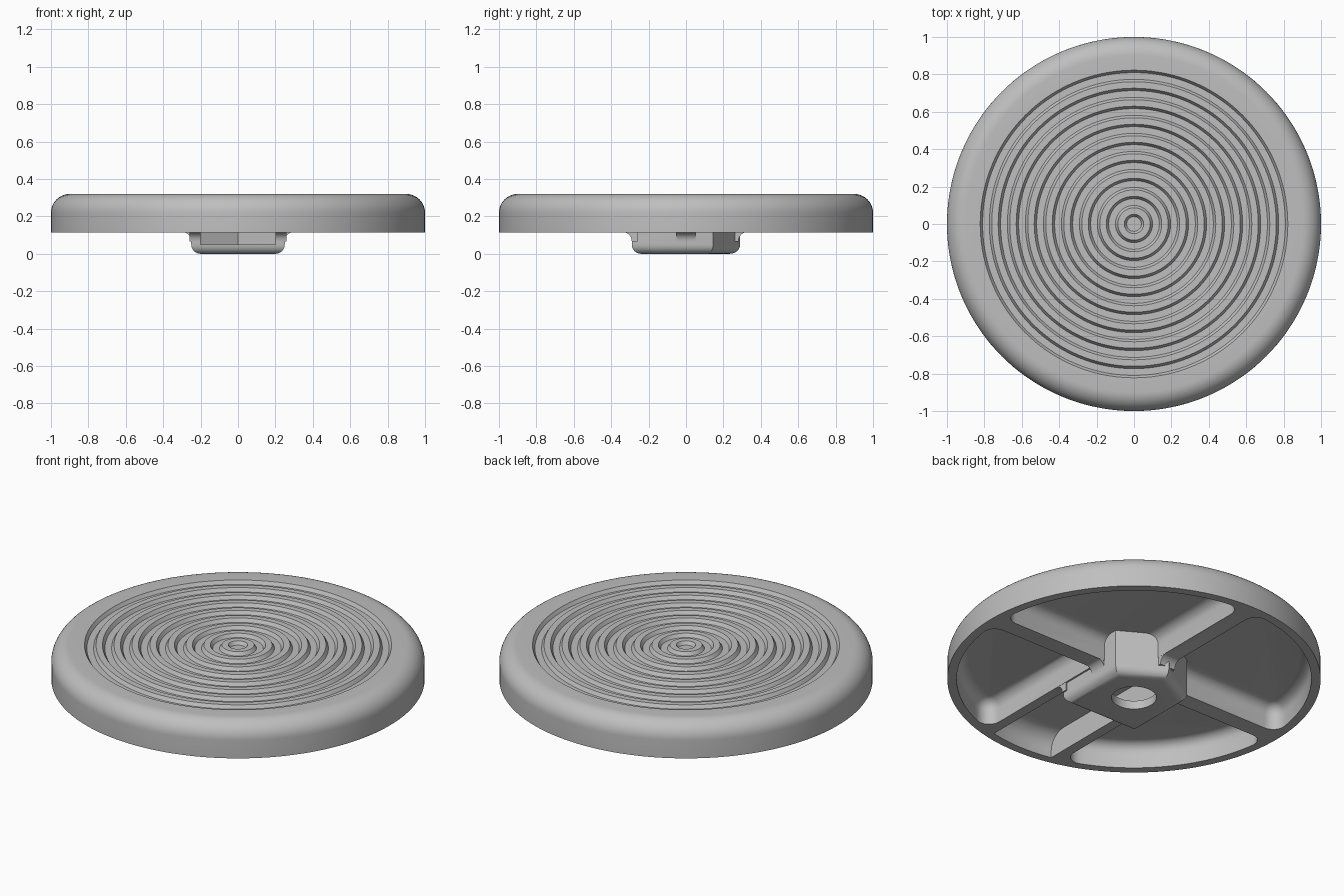
import bpy, bmesh, math
from mathutils import Matrix

cube = bpy.data.objects.get("Cube")
if cube:
    bpy.data.objects.remove(cube)

grey = bpy.data.materials.new("plain_grey")
grey.use_nodes = True
colour = (0.52, 0.52, 0.52, 1)
grey.diffuse_color = colour
grey.node_tree.nodes["Principled BSDF"].inputs["Base Color"].default_value = colour

BASE, TOP, CEILING, WALL = 0.115, 0.32, 0.26, 0.95


def make_object(name, bm):
    bmesh.ops.recalc_face_normals(bm, faces=bm.faces)
    mesh = bpy.data.meshes.new(name)
    bm.to_mesh(mesh)
    bm.free()
    mesh.materials.append(grey)
    obj = bpy.data.objects.new(name, mesh)
    bpy.context.collection.objects.link(obj)
    return obj


def loft(layers):
    """Closed solid through matching outlines, given as (points, z)."""
    bm = bmesh.new()
    loops = [[bm.verts.new((x, y, z)) for x, y in points] for points, z in layers]
    for low, high in zip(loops, loops[1:]):
        for i in range(len(low)):
            bm.faces.new((low[i - 1], low[i], high[i], high[i - 1]))
    bm.faces.new(loops[0])
    bm.faces.new(loops[-1])
    bmesh.ops.recalc_face_normals(bm, faces=bm.faces)
    return bm


def domed_layers(outline, z0, z1, radius, steps=6):
    """Layers whose upper edge curves inwards; outline takes the inset."""
    layers = [(outline(0), z0)]
    for i in range(steps + 1):
        t = math.pi / 2 * i / steps
        layers.append((outline(radius * (1 - math.cos(t))),
                       z1 - radius + radius * math.sin(t)))
    return layers


def combine(target, tool, operation):
    mod = target.modifiers.new("combine", 'BOOLEAN')
    mod.operation, mod.solver, mod.object = operation, 'EXACT', tool
    bpy.context.view_layer.objects.active = target
    bpy.ops.object.modifier_apply(modifier=mod.name)
    bpy.data.objects.remove(tool)


def arc(a0, a1, n, radius=WALL, cx=0, cy=0):
    return [(cx + radius * math.cos(a0 + (a1 - a0) * i / n),
             cy + radius * math.sin(a0 + (a1 - a0) * i / n)) for i in range(n + 1)]


# Disc: a lathed profile with a rounded rim and concentric grooves
profile = [(0, BASE), (1, BASE)]
profile += arc(0, math.pi / 2, 10, 0.1, 0.9, 0.22)
floor, slope = TOP - 0.02, 0.013
for k in reversed(range(9)):
    outer = 0.052 + 0.0963 * k
    inner = outer - 0.062
    profile += [(outer, TOP), (outer - slope, floor)]
    if k:
        profile += [(inner + slope, floor), (inner, TOP)]
profile.append((0, floor))

bm = bmesh.new()
verts = [bm.verts.new((x, 0, z)) for x, z in profile]
edges = [bm.edges.new(pair) for pair in zip(verts, verts[1:])]
bmesh.ops.spin(bm, geom=verts + edges, cent=(0, 0, 0), axis=(0, 0, 1),
               angle=math.tau, steps=144)
bmesh.ops.remove_doubles(bm, verts=bm.verts, dist=1e-5)
disc = make_object("grooved_disc", bm)


# Four pockets underneath, leaving the rim and ribs
def pocket_outline(x0, y0, inset):
    r, x0, y0, wall = 0.07 - inset, x0 + inset, y0 + inset, WALL - inset
    ax, ay = x0 + r, y0 + r
    bx = math.sqrt((wall - r) ** 2 - ay ** 2)
    by = math.sqrt((wall - r) ** 2 - ax ** 2)
    a, b = math.atan2(ay, bx), math.atan2(by, ax)
    return (arc(-math.pi / 2, a, 6, r, bx, ay) + arc(a, b, 30, wall)[1:-1]
            + arc(b, math.pi, 6, r, ax, by) + [(x0, y0)])


for sx in (1, -1):
    for sy, x0 in ((1, 0.05), (-1, 0.26)):
        bm = loft(domed_layers(lambda d: [(sx * x, sy * y) for x, y in
                                          pocket_outline(x0, 0.05, d)], 0, CEILING, 0.06))
        combine(disc, make_object("pocket_cutter", bm), 'DIFFERENCE')

# Hub with a pointed back and rounded lower edge
outline = [(-0.25, -0.29), (0.25, -0.29), (0.25, 0.145), (0, 0.29), (-0.25, 0.145)]
hub = loft([(outline, 0), (outline, 0.275)])
lower = [e for e in hub.edges if all(v.co.z < 0.01 for v in e.verts)]
bmesh.ops.bevel(hub, geom=lower, offset=0.05, segments=6, profile=0.5, affect='EDGES')
combine(disc, make_object("hub", hub), 'UNION')


# Curved fillets where the ribs meet the hub
def fillet(angle, reach, side, width):
    curve = arc(math.pi, math.pi / 2, 6, 0.05, reach + 0.05, 0.067)
    shape = [(reach - 0.03, 0.067)] + curve + [(reach + 0.05, 0.13), (reach - 0.03, 0.13)]
    bm = loft([(shape, side - width / 2), (shape, side + width / 2)])
    bm.transform(Matrix.Rotation(angle, 4, 'Z') @ Matrix.Rotation(math.pi / 2, 4, 'X'))
    combine(disc, make_object("rib_fillet", bm), 'UNION')


for angle, reach in ((0, 0.25), (math.pi / 2, 0.28), (math.pi, 0.25)):
    fillet(angle, reach, 0, 0.099)
for side in (-0.228, 0.228):
    fillet(-math.pi / 2, 0.29, side, 0.061)


# Slot running from the front rim into the hub, ending in a point
def slot_outline(inset):
    half, wall = 0.2, WALL - inset
    start = math.acos(half / wall)
    return arc(start - math.pi, -start, 12, wall) + [(half, 0.115), (0, 0.23), (-half, 0.115)]


slot = loft(domed_layers(slot_outline, 0.05, CEILING - 0.004, 0.1))
# Merge the repeated inner corners left by the unchanged slot sides
combine(disc, make_object("slot_cutter", slot), 'DIFFERENCE')

# Round hole through the hub floor
ring = arc(0, math.tau * 47 / 48, 47, 0.12)
combine(disc, make_object("hole_cutter", loft([(ring, -0.1), (ring, 0.1)])), 'DIFFERENCE')

# Smooth shading with crisp edges
bpy.ops.object.select_all(action='DESELECT')
disc.select_set(True)
bpy.context.view_layer.objects.active = disc
bpy.ops.object.shade_smooth_by_angle(angle=math.radians(30))
